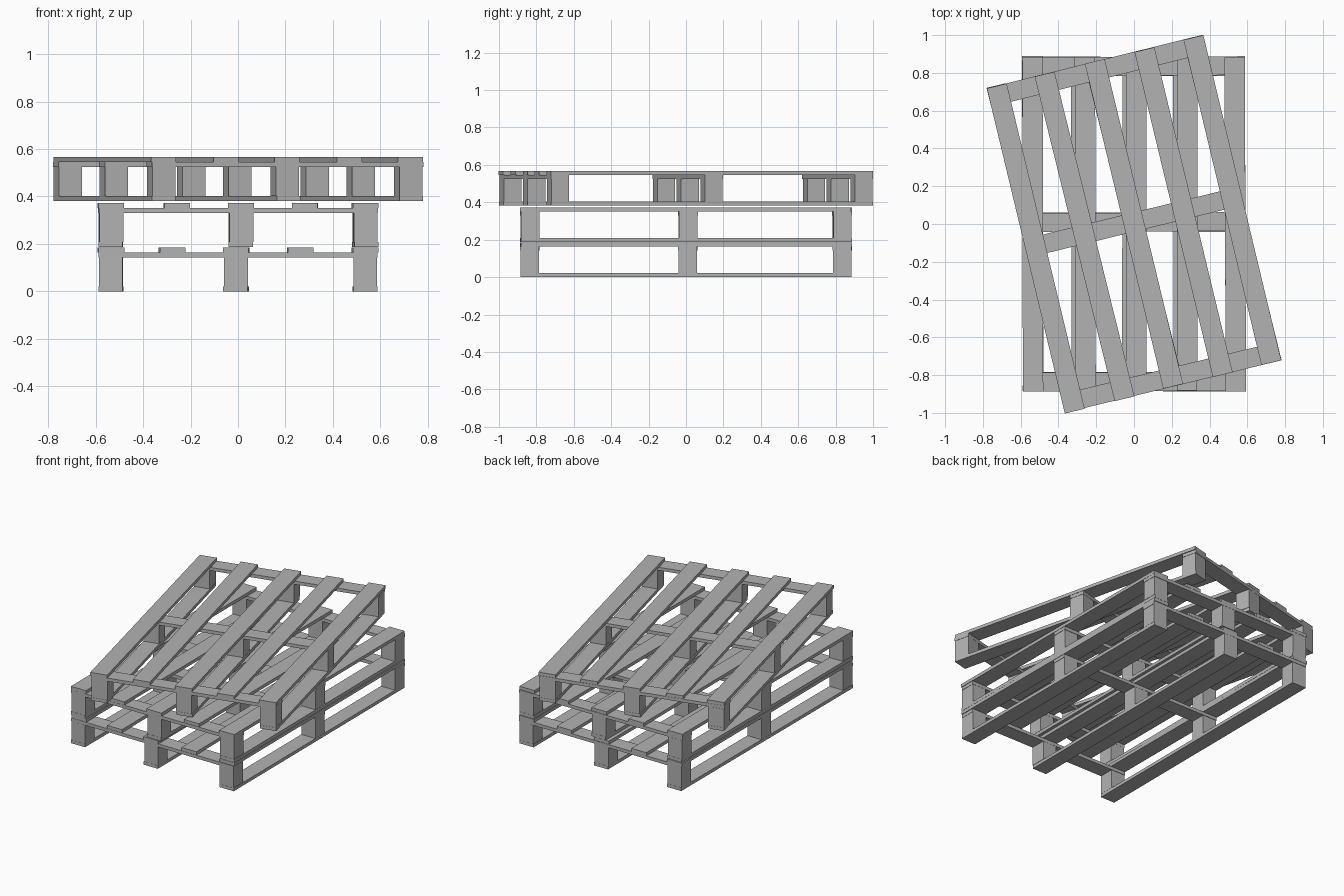
import bpy, math, random
from mathutils import Matrix, Vector

random.seed(4)
cube = bpy.data.objects.get("Cube")
if cube:
    bpy.data.objects.remove(cube, do_unlink=True)

# Weathered grey timber
wood = bpy.data.materials.new("grey_wood")
wood.use_nodes = True
GREY = (0.45, 0.45, 0.45, 1)
wood.diffuse_color = GREY
bsdf = next(n for n in wood.node_tree.nodes if n.type == "BSDF_PRINCIPLED")
bsdf.inputs["Base Color"].default_value = GREY
bsdf.inputs["Roughness"].default_value = 0.9

# Pallet proportions
HALF_W, HALF_L = 0.59, 0.885
BOARD, BLOCK = 0.108, 0.1
THICK, BLOCK_H = 0.021, 0.122
SIDE_X = HALF_W - BOARD / 2
END_Y = HALF_L - BLOCK / 2


def timber(name, centre, size, frame):
    """One sawn piece, very slightly out of square like real timber."""
    bpy.ops.mesh.primitive_cube_add(size=1)
    ob = bpy.context.object
    ob.name = name
    twist = Matrix.Rotation(math.radians(random.uniform(-0.25, 0.25)), 4, "Z")
    ob.data.transform(frame @ Matrix.Translation(Vector(centre)) @ twist
                      @ Matrix.Diagonal((*size, 1)))
    ob.data.materials.append(wood)
    return ob


def pallet(name, base, angle, mid_x):
    frame = Matrix.Translation((0, 0, base)) @ Matrix.Rotation(math.radians(angle), 4, "Z")
    columns = (-SIDE_X, mid_x, SIDE_X)
    rows = (-END_Y, 0.01, END_Y)
    z_block = THICK + BLOCK_H / 2
    z_cross = THICK * 1.5 + BLOCK_H
    z_deck = THICK * 2.5 + BLOCK_H

    # Runners on the ground and the blocks standing on them
    for x in columns:
        timber(name + "_runner", (x, 0, THICK / 2), (BOARD - 0.006, 2 * HALF_L, THICK), frame)
        for y in rows:
            timber(name + "_block", (x, y, z_block), (BLOCK, BLOCK - 0.002, BLOCK_H), frame)

    # Cross boards over the blocks
    for y in rows:
        timber(name + "_cross_board", (0, y, z_cross), (2 * HALF_W - 0.004, BLOCK, THICK), frame)

    # Five deck boards
    for x in (-SIDE_X, mid_x - 0.27, mid_x, mid_x + 0.27, SIDE_X):
        timber(name + "_deck_board", (x, random.uniform(-0.004, 0.004), z_deck),
               (BOARD, 2 * HALF_L, THICK), frame)


pallet("bottom_pallet", 0.0, 0.0, -0.008)
pallet("middle_pallet", 0.187, 0.15, 0.012)
pallet("top_pallet", 0.382, 13.7, 0.0)
